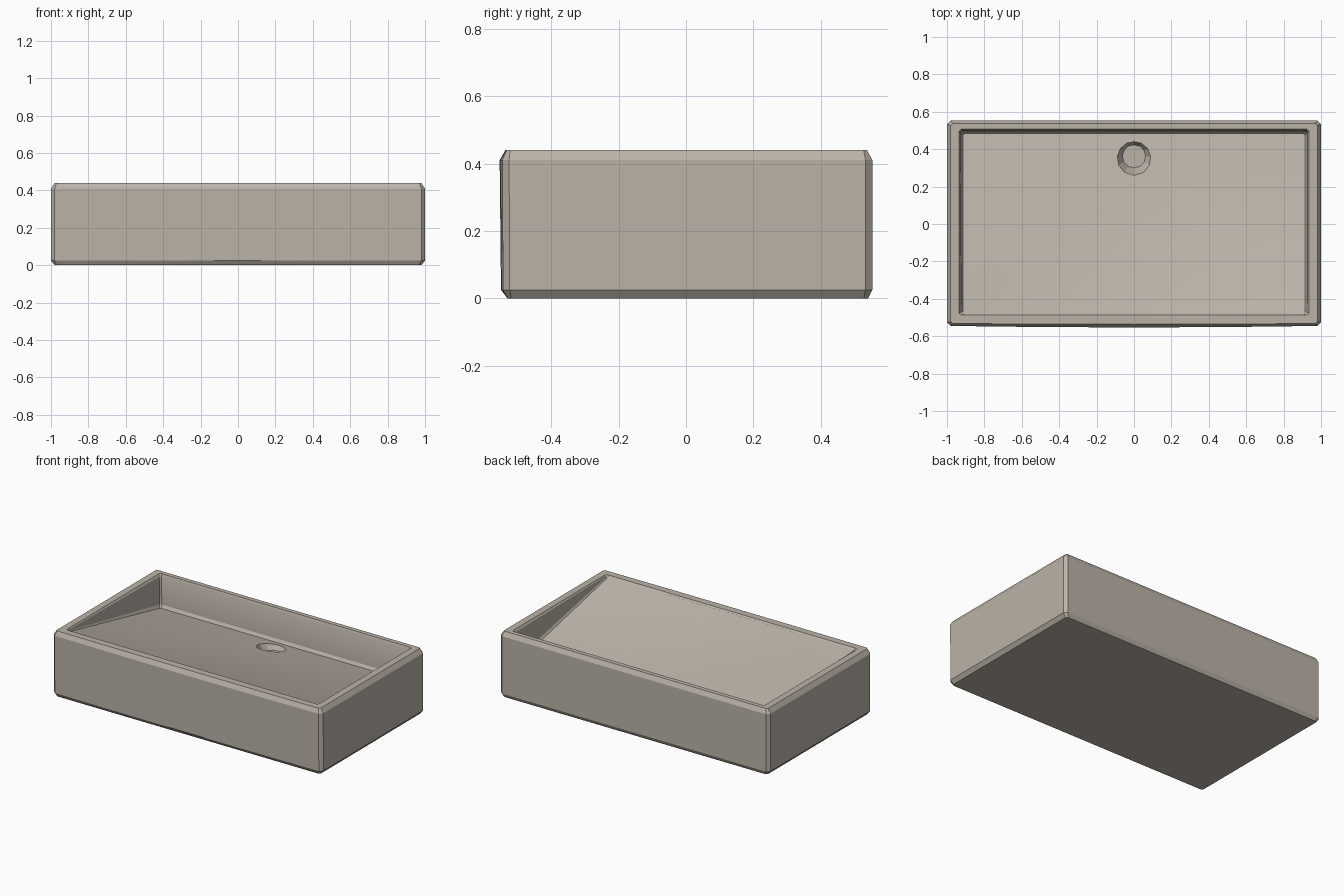
import bpy, bmesh, math
from mathutils import Matrix

cube = bpy.data.objects.get("Cube")
if cube:
    bpy.data.objects.remove(cube)

mat = bpy.data.materials.new("warm grey ceramic")
mat.use_nodes = True
colour = (0.50, 0.45, 0.39, 1)
mat.diffuse_color = colour
mat.node_tree.nodes["Principled BSDF"].inputs["Base Color"].default_value = colour


def floor_z(y):
    """Sloped basin floor: level with the rim in front, deep at the back."""
    return 0.43 - 0.21 * (y + 0.48) / 0.965


def ring(bm, x, front, back, z, cut, bulge=0.0):
    """Rectangle with clipped corners and a slightly bowed front edge."""
    pts = [(x, front + cut), (x, back - cut), (x - cut, back), (cut - x, back),
           (-x, back - cut), (-x, front + cut), (cut - x, front)]
    pts += [(t * x, front - bulge * (1 - t * t)) for t in (-0.5, 0, 0.5)]
    pts.append((x - cut, front))
    return [bm.verts.new((px, py, z(py) if callable(z) else z)) for px, py in pts]


def make_object(name, bm):
    bmesh.ops.recalc_face_normals(bm, faces=bm.faces)
    mesh = bpy.data.meshes.new(name)
    bm.to_mesh(mesh)
    bm.free()
    mesh.materials.append(mat)
    obj = bpy.data.objects.new(name, mesh)
    bpy.context.collection.objects.link(obj)
    return obj


# Basin body: stacked rings from the underside, over the rim, to the floor
bm = bmesh.new()
rings = [
    ring(bm, 0.98, -0.53, 0.54, 0, 0.012),
    ring(bm, 1.0, -0.543, 0.553, 0.025, 0.02, 0.006),
    ring(bm, 1.0, -0.545, 0.553, 0.41, 0.02, 0.008),
    ring(bm, 0.98, -0.532, 0.537, 0.44, 0.01, 0.004),
    ring(bm, 0.935, -0.487, 0.507, 0.44, 0.01),
    ring(bm, 0.928, -0.483, 0.5, lambda y: min(0.434, floor_z(y) + 0.205), 0.01),
    ring(bm, 0.922, -0.481, 0.495, lambda y: min(0.432, floor_z(y) + 0.022), 0.01),
    ring(bm, 0.914, -0.479, 0.483, floor_z, 0.008),
]
bm.faces.new(rings[0])
bm.faces.new(rings[-1])
for low, high in zip(rings, rings[1:]):
    for i in range(len(low)):
        j = (i + 1) % len(low)
        bm.faces.new((low[i], low[j], high[j], high[i]))
basin = make_object("basin", bm)

# Drain recess: tapered twelve-sided cut in the floor
bm = bmesh.new()
bmesh.ops.create_cone(bm, cap_ends=True, segments=12, radius1=0.062, radius2=0.12,
                      depth=0.1, matrix=Matrix.Translation((0, 0.362, 0.25)))
cutter = make_object("drain_cutter", bm)
cutter.hide_render = True

bpy.ops.object.select_all(action="DESELECT")
basin.select_set(True)
bpy.context.view_layer.objects.active = basin
cut = basin.modifiers.new("drain", "BOOLEAN")
cut.operation = "DIFFERENCE"
cut.solver = "EXACT"
cut.object = cutter
bpy.ops.object.modifier_apply(modifier=cut.name)
bpy.data.objects.remove(cutter)
bpy.ops.object.shade_smooth_by_angle(angle=math.radians(25))
